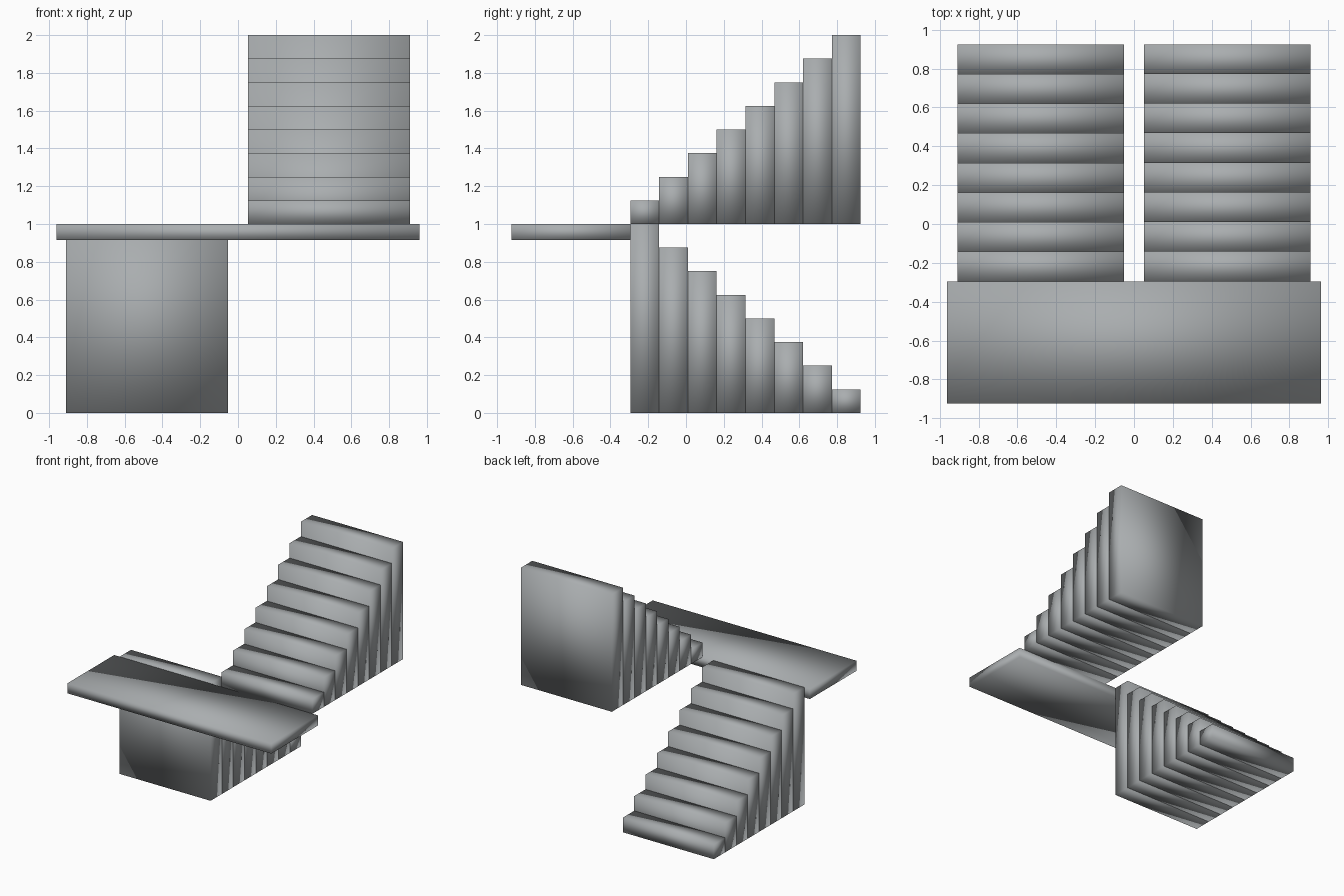
import bpy
import bmesh
from mathutils import Vector

cube = bpy.data.objects.get("Cube")
if cube:
    bpy.data.objects.remove(cube, do_unlink=True)

# One grey concrete colour
GREY = (0.40, 0.42, 0.43, 1.0)
concrete = bpy.data.materials.new("grey concrete")
concrete.use_nodes = True
concrete.diffuse_color = GREY
concrete.node_tree.nodes["Principled BSDF"].inputs["Base Color"].default_value = GREY


def box(name, low, high):
    """Softly shaded box between two corners."""
    low, high = Vector(low), Vector(high)
    bm = bmesh.new()
    bmesh.ops.create_cube(bm, size=1)
    bmesh.ops.scale(bm, vec=high - low, verts=bm.verts)
    for face in bm.faces:
        face.smooth = True
    mesh = bpy.data.meshes.new(name)
    bm.to_mesh(mesh)
    bm.free()
    mesh.materials.append(concrete)
    obj = bpy.data.objects.new(name, mesh)
    obj.location = (low + high) / 2
    bpy.context.collection.objects.link(obj)


STEPS = 8
RISE = 1 / STEPS
FRONT, BACK = -0.295, 0.925
TREAD = (BACK - FRONT) / STEPS
INNER, OUTER = 0.052, 0.91

# Landing between the two flights
box("landing", (-0.962, -BACK, 0.914), (0.962, FRONT, 1))

# Flights: lower one descends to the back, upper one climbs to the back
for i in range(STEPS):
    y0 = FRONT + i * TREAD
    y1 = y0 + TREAD
    box(f"lower_step_{i + 1}", (-OUTER, y0, 0), (-INNER, y1, 1 - i * RISE))
    box(f"upper_step_{i + 1}", (INNER, y0, 1), (OUTER, y1, 1 + (i + 1) * RISE))
